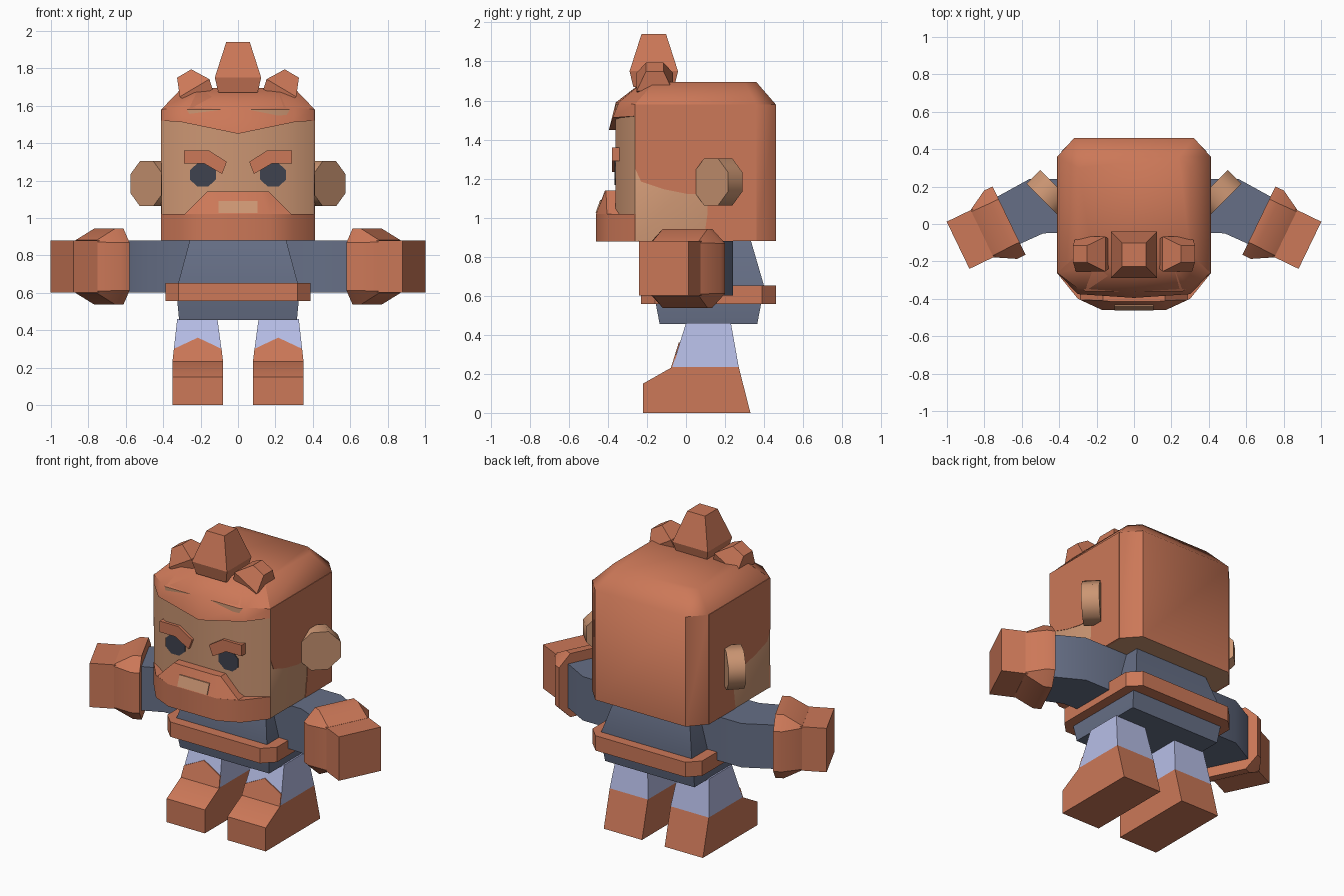
import bpy, bmesh, math
from mathutils import Vector

if "Cube" in bpy.data.objects:
    bpy.data.objects.remove(bpy.data.objects["Cube"])


def srgb(r, g, b):
    return tuple((c / 255 / 12.92) if c < 10 else ((c / 255 + 0.055) / 1.055) ** 2.4
                 for c in (r, g, b)) + (1.0,)


def material(name, rgb):
    m = bpy.data.materials.new(name)
    m.diffuse_color = srgb(*rgb)
    m.use_nodes = True
    m.node_tree.nodes["Principled BSDF"].inputs["Base Color"].default_value = m.diffuse_color
    return m


BROWN = material("rust brown", (204, 120, 88))
SKIN = material("tan skin", (204, 150, 115))
SLATE = material("slate cloth", (102, 111, 134))
LAVENDER = material("lavender cloth", (182, 189, 230))
DARK = material("dark eye", (62, 66, 78))


def loft(name, rings, mat, smooth=30, mirror=False):
    """Skin equal-length rings, cap both ends; optionally add a copy at -x."""
    sides = (1, -1) if mirror else (1,)
    for s in sides:
        bm = bmesh.new()
        vs = [[bm.verts.new((p[0] * s, p[1], p[2])) for p in r] for r in rings]
        n = len(rings[0])
        for a, b in zip(vs, vs[1:]):
            for i in range(n):
                j = (i + 1) % n
                bm.faces.new((a[i], a[j], b[j], b[i]))
        bm.faces.new(vs[0])
        bm.faces.new(vs[-1])
        bmesh.ops.recalc_face_normals(bm, faces=bm.faces)
        me = bpy.data.meshes.new(name)
        bm.to_mesh(me)
        bm.free()
        me.materials.append(mat)
        tag = ("_left" if s > 0 else "_right") if mirror else ""
        ob = bpy.data.objects.new(name + tag, me)
        bpy.context.collection.objects.link(ob)
        bpy.ops.object.select_all(action='DESELECT')
        ob.select_set(True)
        bpy.context.view_layer.objects.active = ob
        bpy.ops.object.shade_smooth_by_angle(angle=math.radians(smooth))
    return ob


def sym(half, z):
    """Plan ring from its +x half, listed front to back."""
    return [(x, y, z) for x, y in half] + [(-x, y, z) for x, y in reversed(half)]


def rect(x, y0, y1, z, c=0.0):
    if c:
        return sym([(x - c, y0), (x, y0 + c), (x, y1 - c), (x - c, y1)], z)
    return sym([(x, y0), (x, y1)], z)


def box_ring(x0, x1, y0, y1, z):
    return [(x0, y0, z), (x1, y0, z), (x1, y1, z), (x0, y1, z)]


def plate(name, pts, y0, y1, mat, **kw):
    loft(name, [[(x, y, z) for x, z in pts] for y in (y0, y1)], mat, **kw)


# Head: skin front and sides, hair on the back and crown
plan = [(0.26, -0.36), (0.41, -0.26), (0.41, 0.36), (0.32, 0.46)]
crown = [(0.21, -0.22), (0.30, -0.16), (0.30, 0.30), (0.24, 0.36)]
head = loft("head", [sym(plan, 0.88), sym(plan, 1.58), sym(crown, 1.695)], SKIN, 46)
head.data.materials.append(BROWN)
for f in head.data.polygons:
    if f.center.z > 1.6 or f.center.y > 0.38:
        f.material_index = 1

# Hair on the sides of the head
side = [(-0.26, 1.58), (0.36, 1.58), (0.36, 0.88), (0.09, 0.88), (0.11, 1.02), (0.11, 1.12),
        (0.015, 1.12), (-0.11, 1.145), (-0.23, 1.185), (-0.26, 1.25)]
loft("side_hair", [[(x, y, z) for y, z in side] for x in (0.40, 0.413)], BROWN, mirror=True)

# Fringe over the forehead, dipping in the middle
xs = (-0.41, -0.30, 0, 0.30, 0.41)
low = list(zip(xs, (-0.262, -0.375, -0.395, -0.375, -0.262), (1.52, 1.512, 1.45, 1.512, 1.52)))
mid = list(zip(xs, (-0.262, -0.345, -0.36, -0.345, -0.262), (1.58, 1.59, 1.59, 1.59, 1.58)))
top = [(-0.30, -0.16, 1.695), (-0.21, -0.22, 1.695), (0, -0.22, 1.697),
       (0.21, -0.22, 1.695), (0.30, -0.16, 1.695)]
inner = list(zip(xs, (-0.2, -0.2, -0.2, -0.2, -0.2), (1.52, 1.512, 1.45, 1.512, 1.52)))
loft("fringe", [inner, low, mid, top], BROWN, 40)

# Hair tufts
def square(c, u, half_u, half_y):
    c, u = Vector(c), Vector(u)
    return [c + u * (a * half_u) + Vector((0, b * half_y, 0))
            for a, b in ((-1, -1), (1, -1), (1, 1), (-1, 1))]


loft("center_tuft", [square((0, -0.165, z), (1, 0, 0), h, h)
                     for z, h in ((1.67, 0.105), (1.75, 0.124), (1.94, 0.063))], BROWN, 20)
u = (0.86, 0, -0.51)
loft("side_tuft", [square((0.20, -0.16, 1.65), u, 0.075, 0.08),
                   square((0.232, -0.16, 1.695), u, 0.092, 0.093),
                   square((0.288, -0.16, 1.772), u, 0.044, 0.045)], BROWN, 20, mirror=True)

# Beard and moustache
beard = [(0.17, -0.46), (0.30, -0.40), (0.412, -0.262), (0.40, -0.24)]
loft("beard", [sym(beard, 0.878), sym(beard, 1.02)], BROWN, 40)
loft("moustache", [sym([(0.17, -0.46), (0.285, -0.405), (0.285, -0.32)], 1.02),
                   sym([(0.12, -0.415), (0.165, -0.41), (0.165, -0.32)], 1.14)], BROWN, 25)
loft("mouth", [box_ring(-0.105, 0.105, -0.463, -0.40, 1.025),
               box_ring(-0.105, 0.105, -0.44, -0.40, 1.09)], SKIN)

# Eyes and eyebrows
eye = [(0.188 + 0.075 * math.cos(math.radians(22.5 + 45 * i)),
        1.23 + 0.067 * math.sin(math.radians(22.5 + 45 * i))) for i in range(8)]
plate("eye", eye, -0.365, -0.35, DARK, mirror=True)
brow = [(0.29, 1.36), (0.155, 1.36), (0.06, 1.30), (0.085, 1.235), (0.18, 1.29), (0.29, 1.29)]
plate("eyebrow", brow, -0.378, -0.33, BROWN, mirror=True)

# Ears: upright octagonal discs swept back
out, across = Vector((0.707, 0.707, 0)), Vector((0.707, -0.707, 0))
ear = []
for t in (-0.052, 0.052):
    c = Vector((0.452, 0.165, 1.183)) + across * t
    ear.append([c + out * (0.133 * math.cos(math.radians(22.5 + 45 * i)))
                + Vector((0, 0, 0.13 * math.sin(math.radians(22.5 + 45 * i)))) for i in range(8)])
loft("ear", ear, SKIN, 46, mirror=True)

# Tunic and belt
loft("tunic", [rect(0.315, -0.135, 0.365, 0.455), rect(0.325, -0.155, 0.385, 0.56),
               rect(0.32, -0.165, 0.40, 0.65), rect(0.255, -0.09, 0.33, 0.89)], SLATE)
loft("belt", [rect(0.387, -0.23, 0.46, z, 0.07) for z in (0.557, 0.652)], BROWN)

# Sleeves bend forward at the elbow
def upright(a, b):
    return [(*a, 0.60), (*b, 0.60), (*b, 0.88), (*a, 0.88)]


loft("sleeve", [upright((0.20, -0.04), (0.20, 0.24)), upright((0.485, -0.05), (0.56, 0.24)),
                upright((0.64, -0.12), (0.76, 0.13))], SLATE, 40, mirror=True)

# Gloves: flared octagonal cuff narrowing to a square fist
axis, wide = Vector((0.90, -0.435, 0)), Vector((0.435, 0.90, 0))


def glove_ring(d, h, c):
    o = Vector((0.668, 0.018, 0.74)) + axis * d
    k = h - c
    return [o + wide * a + Vector((0, 0, b)) for a, b in
            ((-k, -h), (k, -h), (h, -k), (h, k), (k, h), (-k, h), (-h, k), (-h, -k))]


loft("cuff", [glove_ring(0, 0.203, 0.075), glove_ring(0.05, 0.203, 0.075),
              glove_ring(0.16, 0.141, 0.01)], BROWN, 30, mirror=True)
fist = [[Vector((0.668, 0.018, 0.74)) + axis * d + wide * a + Vector((0, 0, b))
         for a, b in ((-0.14, -0.14), (0.14, -0.14), (0.14, 0.14), (-0.14, 0.14))]
        for d in (0.14, 0.303)]
loft("fist", fist, BROWN, mirror=True)

# Legs, boots and pointed boot flaps
loft("leg", [box_ring(0.08, 0.35, -0.07, 0.27, 0.235),
             box_ring(0.11, 0.325, 0.0, 0.23, 0.46)], LAVENDER, mirror=True)
boot = [(-0.22, 0), (0.33, 0), (0.27, 0.235), (-0.07, 0.235), (-0.22, 0.15)]
loft("boot", [[(x, y, z) for y, z in boot] for x in (0.08, 0.35)], BROWN, mirror=True)
flap = [(0.08, 0.232), (0.35, 0.232), (0.343, 0.30), (0.215, 0.36), (0.088, 0.30)]
loft("boot_flap", [[(x, -0.07 + (z - 0.235) * 0.31 + o, z) for x, z in flap]
                   for o in (-0.006, 0.003)], BROWN, mirror=True)
